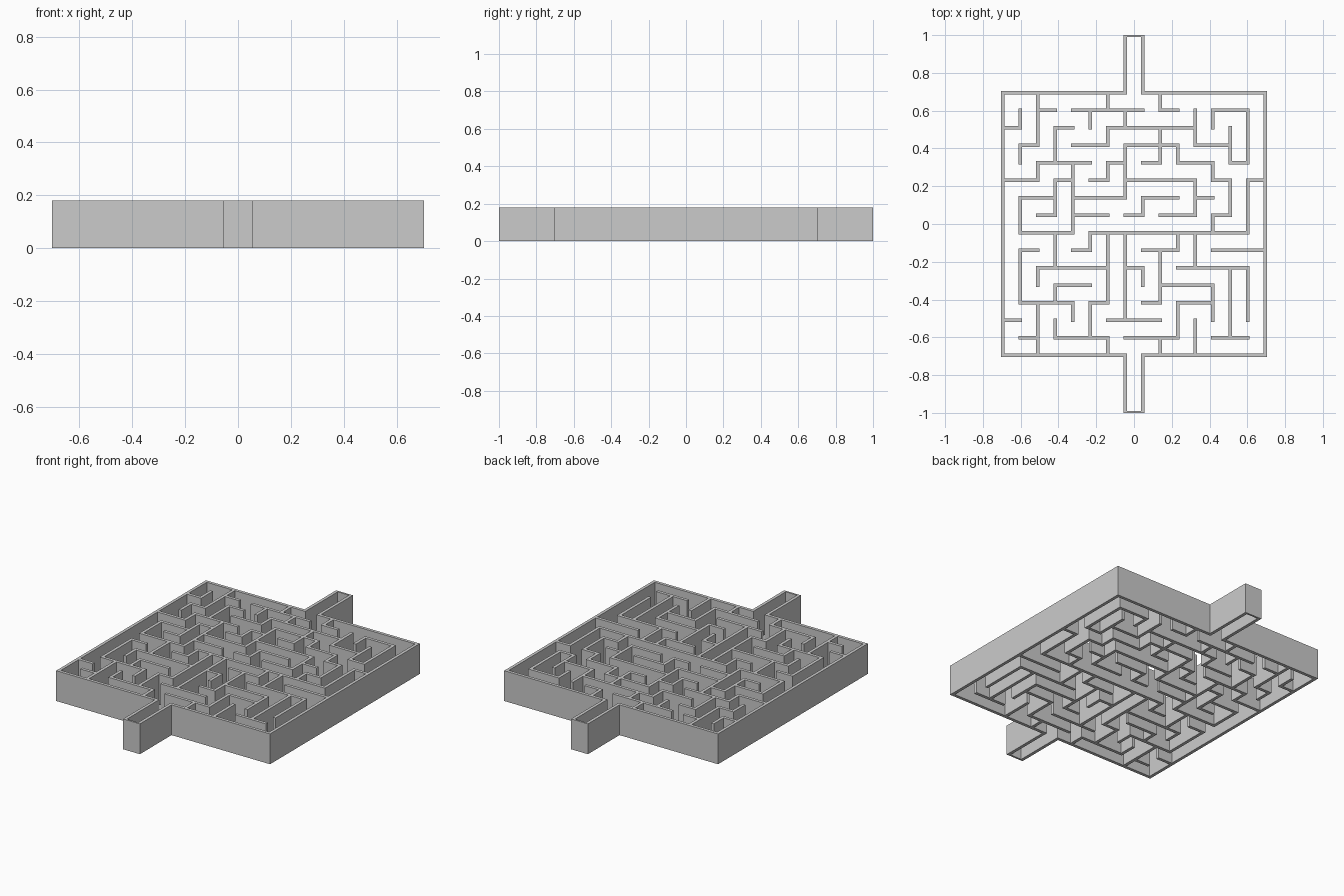
import bpy, bmesh

if "Cube" in bpy.data.objects:
    bpy.data.objects.remove(bpy.data.objects["Cube"])

N = 15              # passages per side
PITCH = 0.0925      # distance between wall centre lines
T = 0.0185          # wall thickness
HEIGHT = 0.18
END_T = 0.011       # thickness of the alcove end walls

# Wall runs along each grid line, as "start-end" node numbers.
# Rows count from the back (+y), columns from the left (-x).
ROWS = {
    0: "0-7 8-15", 1: "2-3 4-8 9-10 12-14", 2: "0-1 3-4 6-11",
    3: "1-2 4-6 7-10 11-13", 4: "2-5 6-7 8-9 10-12 13-14",
    5: "0-2 3-4 5-6 7-11 12-13 14-15", 6: "1-3 4-7 8-10 11-12",
    7: "2-3 4-6 7-8 9-11 12-13", 8: "1-4 5-14",
    9: "1-2 4-5 8-10 12-15", 10: "2-6 7-8 10-14", 11: "3-5 9-12",
    12: "1-4 5-6 8-9 10-12", 13: "0-1 6-9",
    14: "1-2 3-6 7-10 12-14", 15: "0-7 8-15",
}
COLS = {
    0: "0-15", 1: "1-2 3-4 6-8 9-12", 2: "0-3 4-5 10-11 12-15",
    3: "2-4 5-7 8-10 11-12 13-14", 4: "4-8 12-13",
    5: "1-2 8-9 12-14", 6: "0-1 2-3 4-5 8-12 14-15",
    7: "1-2 3-6 8-13", 8: "6-7 10-11", 9: "0-1 2-4 9-12 14-15",
    10: "3-4 8-9 12-14", 11: "1-3 5-7 8-10 13-15",
    12: "1-2 4-5 7-8 11-13", 13: "2-4 5-7 10-14",
    14: "1-4 5-8 10-13", 15: "0-15",
}

# Coordinates of both sides of every wall line, plus alcove ends in y
half = N * PITCH / 2
xs = [i * PITCH - half + s * T / 2 for i in range(N + 1) for s in (-1, 1)]
ys = [1, 1 - END_T] + [-v for v in xs] + [-1 + END_T, -1]


def runs(text):
    return [tuple(map(int, r.split("-"))) for r in text.split()]


# Mark filled patches of the plan (wall line k is strip 2k)
filled = set()
for j, text in ROWS.items():
    for a, b in runs(text):
        filled |= {(i, 2 * j + 2) for i in range(2 * a, 2 * b + 1)}
for i, text in COLS.items():
    for a, b in runs(text):
        filled |= {(2 * i, j + 2) for j in range(2 * a, 2 * b + 1)}

# Entrance alcoves at back and front
last = len(ys) - 2
for end, side in ((0, 1), (last, last - 1)):
    filled |= {(14, end), (15, end), (16, end), (14, side), (16, side)}

# Build the plan, then raise it into walls
bm = bmesh.new()
nodes = {}


def node(i, j):
    if (i, j) not in nodes:
        nodes[i, j] = bm.verts.new((xs[i], ys[j], 0))
    return nodes[i, j]


for i, j in sorted(filled):
    bm.faces.new([node(i, j + 1), node(i + 1, j + 1), node(i + 1, j), node(i, j)])
res = bmesh.ops.extrude_face_region(bm, geom=bm.faces[:], use_keep_orig=True)
top = [g for g in res["geom"] if isinstance(g, bmesh.types.BMVert)]
bmesh.ops.translate(bm, verts=top, vec=(0, 0, HEIGHT))
bmesh.ops.recalc_face_normals(bm, faces=bm.faces[:])

mesh = bpy.data.meshes.new("maze_walls")
bm.to_mesh(mesh)
bm.free()
walls = bpy.data.objects.new("maze_walls", mesh)
bpy.context.collection.objects.link(walls)
